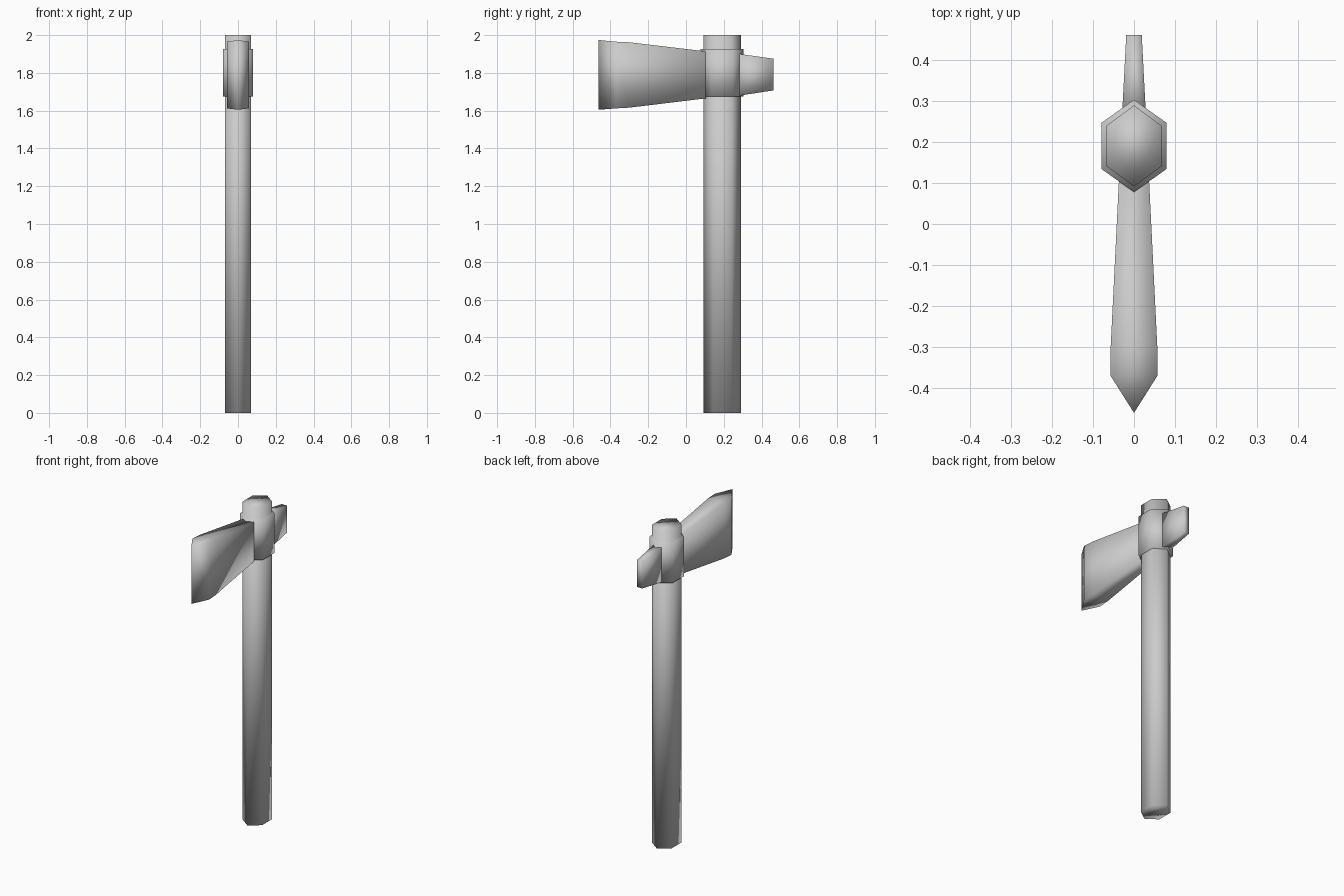
import bpy, bmesh

cube = bpy.data.objects.get("Cube")
if cube:
    bpy.data.objects.remove(cube, do_unlink=True)

grey = bpy.data.materials.new("light_grey")
grey.use_nodes = True
colour = (0.6, 0.6, 0.6, 1)
grey.diffuse_color = colour
grey.node_tree.nodes["Principled BSDF"].inputs["Base Color"].default_value = colour


def loft(name, sections):
    """Skin a row of matching cross-sections, cap both ends and smooth it all."""
    bm = bmesh.new()
    rings = [[bm.verts.new(p) for p in section] for section in sections]
    n = len(rings[0])
    for a, b in zip(rings, rings[1:]):
        for i in range(n):
            j = (i + 1) % n
            bm.faces.new((a[i], a[j], b[j], b[i]))
    bm.faces.new(rings[0])
    bm.faces.new(rings[-1])
    bmesh.ops.remove_doubles(bm, verts=bm.verts, dist=0.0001)
    bmesh.ops.dissolve_degenerate(bm, edges=bm.edges, dist=0.0001)
    bmesh.ops.recalc_face_normals(bm, faces=bm.faces)
    for f in bm.faces:
        f.smooth = True
    mesh = bpy.data.meshes.new(name)
    bm.to_mesh(mesh)
    bm.free()
    mesh.materials.append(grey)
    obj = bpy.data.objects.new(name, mesh)
    bpy.context.collection.objects.link(obj)
    return obj


def hexagon(half_x, flat_y, point_y, z):
    """Stretched hexagon around the handle axis, pointing front and back."""
    outline = [(0, point_y), (half_x, flat_y), (half_x, -flat_y),
               (0, -point_y), (-half_x, -flat_y), (-half_x, flat_y)]
    return [(x, y + 0.191, z) for x, y in outline]


def slab(y, half_x, low, high):
    """Upright rectangle across the head at depth y."""
    return [(-half_x, y, low), (half_x, y, low), (half_x, y, high), (-half_x, y, high)]


# Handle and the collar wrapped round it
loft("handle", [hexagon(0.068, 0.049, 0.099, z) for z in (0, 2)])
loft("collar", [hexagon(0.079, 0.057, 0.113, z) for z in (1.675, 1.927)])

# Blade, flaring forward to a vertical cutting edge
loft("blade", [slab(0.105, 0.037, 1.665, 1.914),
               slab(-0.30, 0.057, 1.616, 1.962),
               slab(-0.37, 0.058, 1.612, 1.965),
               slab(-0.462, 0, 1.605, 1.974)])

# Tapered poll at the back
loft("poll", [slab(0.25, 0.030, 1.675, 1.905),
              slab(0.462, 0.019, 1.707, 1.875)])
